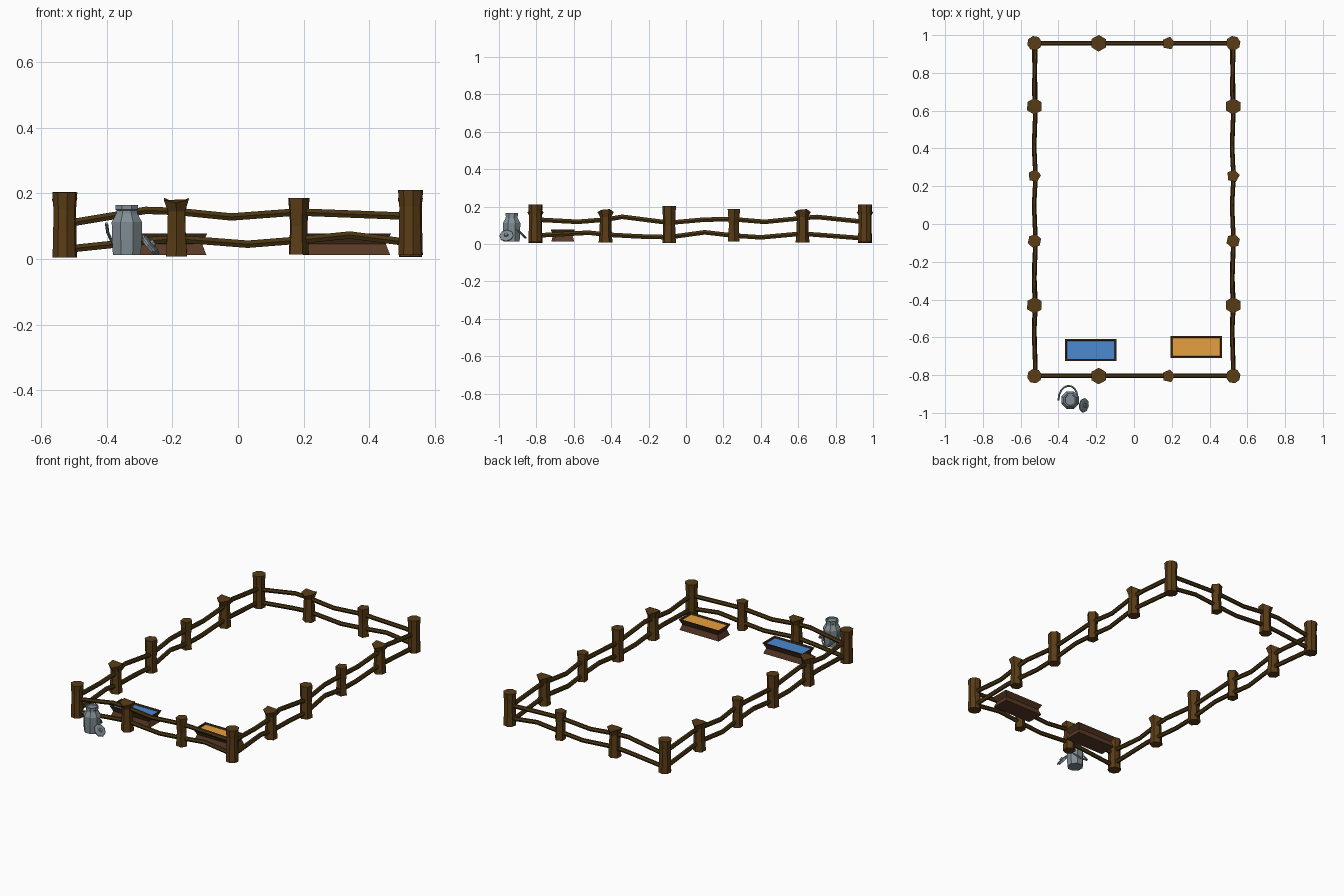
import bpy, bmesh, math
from mathutils import Vector, Matrix

if "Cube" in bpy.data.objects:
    bpy.data.objects.remove(bpy.data.objects["Cube"])


def mat(name, rgb):
    m = bpy.data.materials.new(name)
    m.diffuse_color = (*rgb, 1)
    m.use_nodes = True
    m.node_tree.nodes["Principled BSDF"].inputs["Base Color"].default_value = m.diffuse_color
    return m


WOOD = mat("post_wood", (0.10, 0.045, 0.008))
RAIL = mat("rail_wood", (0.065, 0.035, 0.006))
BOARD = mat("trough_wood", (0.10, 0.042, 0.02))
DARK = mat("trough_rim_wood", (0.06, 0.026, 0.010))
WATER = mat("water", (0.07, 0.25, 0.65))
FEED = mat("feed", (0.80, 0.35, 0.05))
METAL = mat("metal", (0.22, 0.27, 0.30))


def loft(name, rings, material, closed=False):
    """Skin a list of equal-length rings, capping the ends unless closed."""
    bm = bmesh.new()
    vs = [[bm.verts.new(p) for p in r] for r in rings]
    n = len(vs[0])
    for a, b in zip(vs, vs[1:] + (vs[:1] if closed else [])):
        for i in range(n):
            j = (i + 1) % n
            bm.faces.new((a[i], a[j], b[j], b[i]))
    if not closed:
        bm.faces.new(vs[0])
        bm.faces.new(vs[-1])
    bmesh.ops.recalc_face_normals(bm, faces=bm.faces)
    me = bpy.data.meshes.new(name)
    bm.to_mesh(me)
    bm.free()
    ob = bpy.data.objects.new(name, me)
    me.materials.append(material)
    bpy.context.collection.objects.link(ob)
    return ob


def lathe(name, profile, sides, material, matrix, phase=0.0):
    rings = []
    for r, z in profile:
        rings.append([matrix @ Vector((r * math.cos(phase + math.tau * i / sides),
                                       r * math.sin(phase + math.tau * i / sides), z))
                      for i in range(sides)])
    return loft(name, rings, material)


def tube(name, path, w, h, material, sides=6):
    path = [Vector(p) for p in path]
    rings = []
    for k, p in enumerate(path):
        t = (path[min(k + 1, len(path) - 1)] - path[max(k - 1, 0)]).normalized()
        side = t.cross(Vector((0, 0, 1))).normalized()
        up = side.cross(t)
        rings.append([p + side * w * math.cos(math.tau * i / sides)
                      + up * h * math.sin(math.tau * i / sides) for i in range(sides)])
    return loft(name, rings, material)


# Posts: radius/height profiles for the four kinds
KINDS = {
    "corner": (8, [(.038, .004), (.036, .08), (.035, .15), (.039, .202)], .2),
    "round": (6, [(.037, .006), (.033, .10), (.037, .204)], .3),
    "slim": (5, [(.033, .014), (.028, .10), (.035, .186)], .1),
    "flared": (6, [(.037, .008), (.032, .08), (.030, .145), (.044, .182)], .5),
}


def post(kind, x, y, dz=0.0):
    sides, prof, phase = KINDS[kind]
    ob = lathe(kind + "_post", [(r, z + dz) for r, z in prof], sides, WOOD,
               Matrix.Translation((x, y, 0)), phase)
    if kind == "flared":  # split, uneven top
        top = ob.data.vertices[-sides:]
        for i, v in enumerate(top):
            v.co.z += (.004, -.012, .004, -.003, -.012, 0)[i]


for y in (-.805, .957):
    post("corner", -.527, y)
    post("corner", .525, y, .008)
    post("flared", -.187, y)
    post("slim", .183, y)
for x in (-.527, .525):
    for kind, y in (("flared", -.43), ("round", -.09), ("slim", .255), ("flared", .623)):
        post(kind, x, y)

# Wavy rails: (distance along the fence, height)
CROSS = [[(-.52, .108), (-.28, .148), (-.19, .145), (-.02, .128), (.18, .143), (.52, .13)],
         [(-.52, .030), (-.30, .053), (-.19, .062), (.03, .045), (.18, .057), (.34, .073), (.52, .05)]]
LONG = [[(-.80, .130), (-.58, .118), (-.43, .130), (-.34, .145), (-.09, .113), (.10, .130),
         (.25, .132), (.42, .118), (.62, .138), (.70, .144), (.95, .118)],
        [(-.80, .045), (-.52, .060), (-.43, .050), (-.25, .040), (-.09, .036), (.10, .062),
         (.25, .045), (.40, .035), (.62, .055), (.95, .030)]]
for line in CROSS:
    for y in (-.803, .957):
        tube("cross_rail", [(s, y, z) for s, z in line], .012, .013, RAIL)
for line in LONG:
    for x in (-.525, .523):
        tube("long_rail", [(x + .004 * (-1) ** i, s, z) for i, (s, z) in enumerate(line)],
             .012, .014, RAIL)


def rect(cx, cy, hx, hy, z):
    return [(cx + a * hx, cy + b * hy, z) for a, b in ((-1, -1), (1, -1), (1, 1), (-1, 1))]


# Troughs: base, overhanging rim and filling
for label, cx, cy, fill in (("water", -.229, -.666, WATER), ("feed", .330, -.652, FEED)):
    loft(label + "_trough_base", [rect(cx, cy, .133, .054, .012), rect(cx, cy, .118, .044, .05)], BOARD)
    loft(label + "_trough_rim", [rect(cx, cy, .120, .045, .046), rect(cx, cy, .136, .058, .078),
                                 rect(cx, cy, .128, .050, .078), rect(cx, cy, .118, .042, .050)],
         DARK, closed=True)
    loft(label + "_filling", [rect(cx, cy, .118, .042, .050), rect(cx, cy, .126, .048, .070)], fill)

# Milk can with collar and lip
lathe("milk_can", [(.046, .012), (.049, .06), (.050, .112), (.035, .138), (.034, .148), (.037, .150),
                   (.037, .165), (.030, .165), (.028, .158)],
      8, METAL, Matrix.Translation((-.338, -.932, 0)), math.pi / 8)

# Bail handle fallen to the back of the can
arc = []
for i in range(9):
    a = math.pi * i / 8
    arc.append((-.350 - .050 * math.cos(a), -.932 + .066 * math.sin(a) + .018 * (i / 8),
                .108 - .066 * math.sin(a) - .02 * (i / 8)))
tube("can_handle", arc, .005, .005, METAL)

# Lid leaning against the can
tilt = Vector((.77, -.12, .63)).to_track_quat('Z', 'Y').to_matrix().to_4x4()
lathe("can_lid", [(.030, -.010), (.030, -.003), (.038, -.003), (.038, .004), (.028, .007), (.012, .007),
                  (.010, .015)],
      8, METAL, Matrix.Translation((-.266, -.960, .043)) @ tilt)
